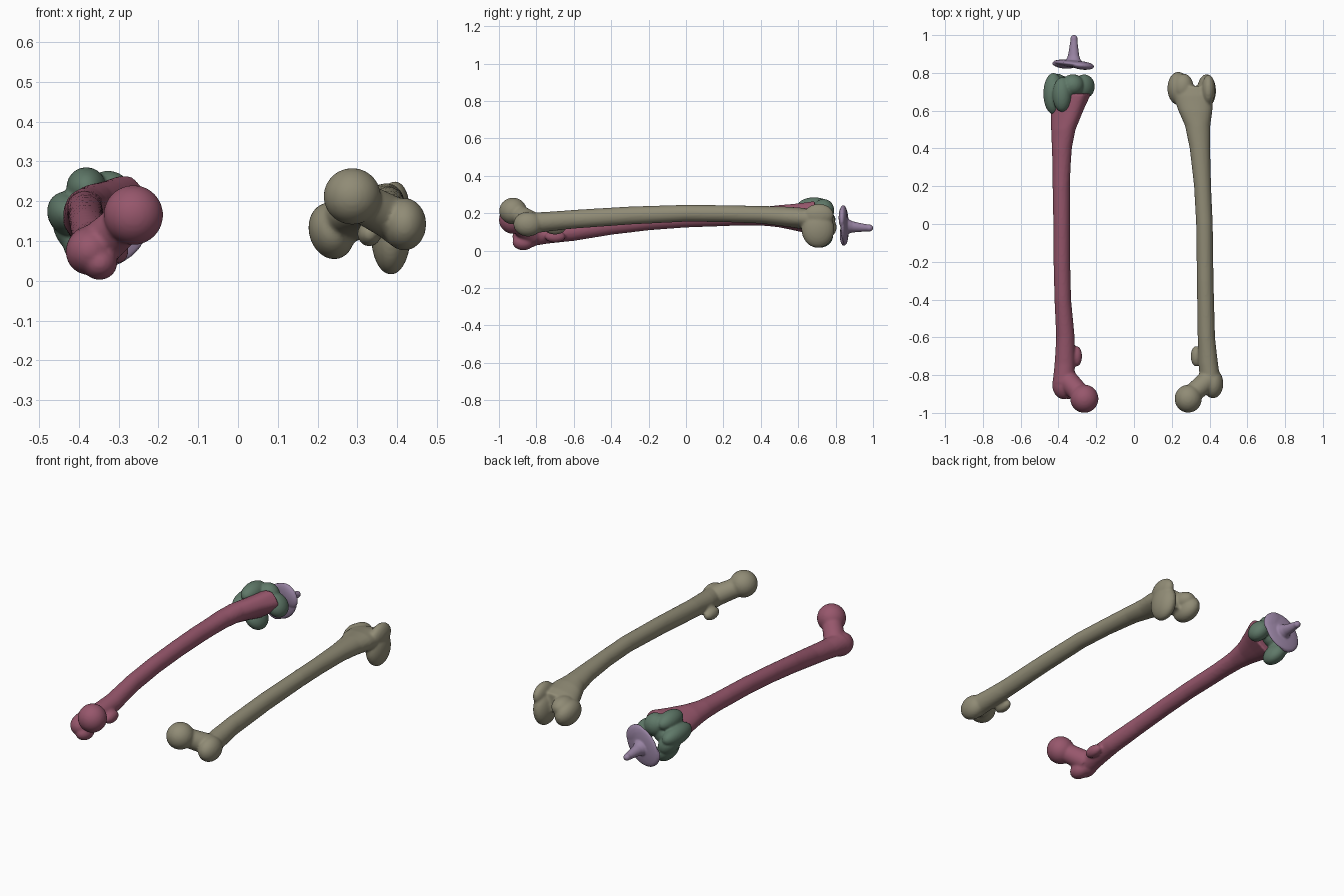
import bpy, bmesh, math
from mathutils import Matrix, Vector


def material(name, color):
    m = bpy.data.materials.new(name)
    m.diffuse_color = (*color, 1)
    return m


TAN = material("bone tan", (0.28, 0.26, 0.18))
RED = material("bone rose", (0.31, 0.095, 0.15))
GREEN = material("implant green", (0.115, 0.19, 0.14))
PURPLE = material("tray lilac", (0.31, 0.225, 0.36))


def blob(bm, c, r, tilt=0, lean=0):
    """Ellipsoid at c with radii r, turned about y by tilt degrees, then about z by lean."""
    m = (Matrix.Translation(c) @ Matrix.Rotation(math.radians(lean), 4, 'Z')
         @ Matrix.Rotation(math.radians(-tilt), 4, 'Y') @ Matrix.Diagonal((*r, 1)))
    bmesh.ops.create_uvsphere(bm, u_segments=28, v_segments=18, radius=1, matrix=m)


def skin(bm, rings):
    for a, b in zip(rings, rings[1:]):
        for i in range(len(a)):
            j = (i + 1) % len(a)
            bm.faces.new((a[i], a[j], b[j], b[i]))
    bm.faces.new(rings[0][::-1])
    bm.faces.new(rings[-1])


def loft(bm, rows, n=28):
    """Tube along y; each row is y, x, z, half width, half height, tilt, squareness."""
    rings = []
    for y, x, z, a, b, tilt, sq in rows:
        t, ring = math.radians(tilt), []
        for k in range(n):
            w = 2 * math.pi * k / n
            c, s = math.cos(w), math.sin(w)
            p = a * math.copysign(abs(c) ** sq, c)
            q = b * math.copysign(abs(s) ** sq, s)
            ring.append(bm.verts.new((x + p * math.cos(t) - q * math.sin(t), y,
                                      z + p * math.sin(t) + q * math.cos(t))))
        rings.append(ring)
    skin(bm, rings)


def rod(bm, p, q, r1, r2, n=24):
    """Tapered rod between two points."""
    p, q = Vector(p), Vector(q)
    d = q - p
    m = Matrix.Translation((p + q) / 2) @ d.to_track_quat('Z', 'Y').to_matrix().to_4x4()
    bmesh.ops.create_cone(bm, cap_ends=True, segments=n, radius1=r1, radius2=r2,
                          depth=d.length, matrix=m)


def fuse(name, bm, mat, voxel=0.007, smooth=4):
    """Merge all overlapping volumes into one smooth surface."""
    bmesh.ops.recalc_face_normals(bm, faces=bm.faces)
    me = bpy.data.meshes.new(name)
    bm.to_mesh(me)
    bm.free()
    ob = bpy.data.objects.new(name, me)
    bpy.context.collection.objects.link(ob)
    me.materials.append(mat)
    rm = ob.modifiers.new("merge", 'REMESH')
    rm.mode, rm.voxel_size, rm.use_smooth_shade = 'VOXEL', voxel, True
    sm = ob.modifiers.new("soften", 'SMOOTH')
    sm.factor, sm.iterations = 0.5, smooth
    bpy.ops.object.select_all(action='DESELECT')
    bpy.context.view_layer.objects.active = ob
    ob.select_set(True)
    for mod in list(ob.modifiers):
        bpy.ops.object.modifier_apply(modifier=mod.name)
    bpy.ops.object.shade_smooth()
    return ob


# Whole thigh bone: shaft
bm = bmesh.new()
loft(bm, [(-0.84, 0.405, 0.145, 0.055, 0.058, -20, 1),
          (-0.74, 0.393, 0.155, 0.052, 0.053, -10, 1),
          (-0.60, 0.383, 0.168, 0.046, 0.050, 0, 1),
          (-0.30, 0.377, 0.188, 0.044, 0.048, 0, 1),
          (0.00, 0.373, 0.200, 0.044, 0.045, 0, 1),
          (0.20, 0.363, 0.198, 0.045, 0.045, 0, 1),
          (0.40, 0.349, 0.192, 0.054, 0.047, 0, 1),
          (0.52, 0.337, 0.183, 0.067, 0.053, 0, 1),
          (0.60, 0.325, 0.175, 0.090, 0.056, 4, 0.9),
          (0.68, 0.313, 0.162, 0.108, 0.058, 8, 0.9),
          (0.73, 0.310, 0.155, 0.100, 0.052, 8, 0.9)])
# Ball, neck and hip bumps
blob(bm, (0.287, -0.925, 0.212), (0.072, 0.074, 0.071))
rod(bm, (0.295, -0.91, 0.205), (0.40, -0.82, 0.15), 0.050, 0.056)
blob(bm, (0.418, -0.845, 0.142), (0.055, 0.078, 0.066))
blob(bm, (0.330, -0.70, 0.118), (0.030, 0.055, 0.032))
# Knee knuckles and front ridges
blob(bm, (0.235, 0.718, 0.125), (0.057, 0.088, 0.072), 15)
blob(bm, (0.384, 0.705, 0.115), (0.050, 0.088, 0.100))
blob(bm, (0.394, 0.710, 0.190), (0.036, 0.080, 0.060))
blob(bm, (0.260, 0.725, 0.160), (0.055, 0.072, 0.050))
fuse("whole_thigh_bone", bm, TAN)

# Trimmed thigh bone: shaft with a flat cut knee end
bm = bmesh.new()
loft(bm, [(-0.84, -0.372, 0.080, 0.060, 0.058, 40, 1),
          (-0.74, -0.367, 0.088, 0.054, 0.050, 20, 1),
          (-0.60, -0.363, 0.102, 0.049, 0.050, 0, 1),
          (-0.40, -0.377, 0.133, 0.044, 0.048, 0, 1),
          (-0.20, -0.382, 0.155, 0.044, 0.046, 0, 1),
          (0.00, -0.383, 0.170, 0.044, 0.046, 0, 1),
          (0.20, -0.385, 0.178, 0.046, 0.047, 0, 1),
          (0.40, -0.382, 0.184, 0.054, 0.049, 25, 1),
          (0.50, -0.374, 0.184, 0.068, 0.052, 35, 0.9),
          (0.60, -0.354, 0.178, 0.092, 0.056, 35, 0.8),
          (0.69, -0.332, 0.174, 0.110, 0.062, 35, 0.65)])
# Ball, neck and hip bumps
blob(bm, (-0.263, -0.925, 0.165), (0.075, 0.075, 0.075))
rod(bm, (-0.275, -0.91, 0.155), (-0.36, -0.82, 0.08), 0.052, 0.058)
blob(bm, (-0.372, -0.850, 0.075), (0.062, 0.078, 0.060), 40)
blob(bm, (-0.348, -0.870, 0.045), (0.045, 0.058, 0.043))
blob(bm, (-0.305, -0.70, 0.075), (0.030, 0.055, 0.032))
fuse("trimmed_thigh_bone", bm, RED)

# Knee cap implant, laid out on turned axes: u to the outer side, v to the front
TURN = 35
ct, st = math.cos(math.radians(TURN)), math.sin(math.radians(TURN))


def knee(u, y, v):
    return (-0.355 - u * ct - v * st, y, 0.163 - u * st + v * ct)


bm = bmesh.new()
for u, y, v, r in [(-0.080, 0.728, -0.045, (0.050, 0.064, 0.066)),   # inner knuckle
                   (0.072, 0.715, -0.050, (0.048, 0.072, 0.072)),    # outer knuckle
                   (0.055, 0.690, 0.045, (0.052, 0.110, 0.058)),     # outer front flange
                   (-0.020, 0.685, 0.074, (0.050, 0.092, 0.050)),    # middle front flange
                   (-0.055, 0.735, 0.025, (0.060, 0.058, 0.062)),    # inner front
                   (0.065, 0.730, 0.000, (0.050, 0.066, 0.070)),     # outer end
                   (0.000, 0.720, 0.015, (0.070, 0.052, 0.055))]:    # bridge
    blob(bm, knee(u, y, v), r, TURN)
fuse("knee_implant", bm, GREEN, 0.006, 3)

# Shin tray: dished plate of two lobes with a tapered stem
bm = bmesh.new()
blob(bm, (-0.322, 0.848, 0.135), (0.118, 0.020, 0.092), 45, -6)
for s in (-1, 1):
    blob(bm, (-0.322 + s * 0.048, 0.842 - s * 0.003, 0.135 + s * 0.046),
         (0.055, 0.022, 0.070), 45, -6)
loft(bm, [(0.845, -0.322, 0.132, 0.055, 0.048, 45, 1),
          (0.868, -0.321, 0.130, 0.042, 0.036, 45, 1),
          (0.890, -0.320, 0.127, 0.032, 0.028, 45, 1),
          (0.930, -0.319, 0.124, 0.025, 0.023, 45, 1),
          (0.980, -0.318, 0.121, 0.018, 0.017, 45, 1)])
blob(bm, (-0.318, 0.980, 0.121), (0.019, 0.021, 0.019))
fuse("shin_tray", bm, PURPLE, 0.005, 2)
